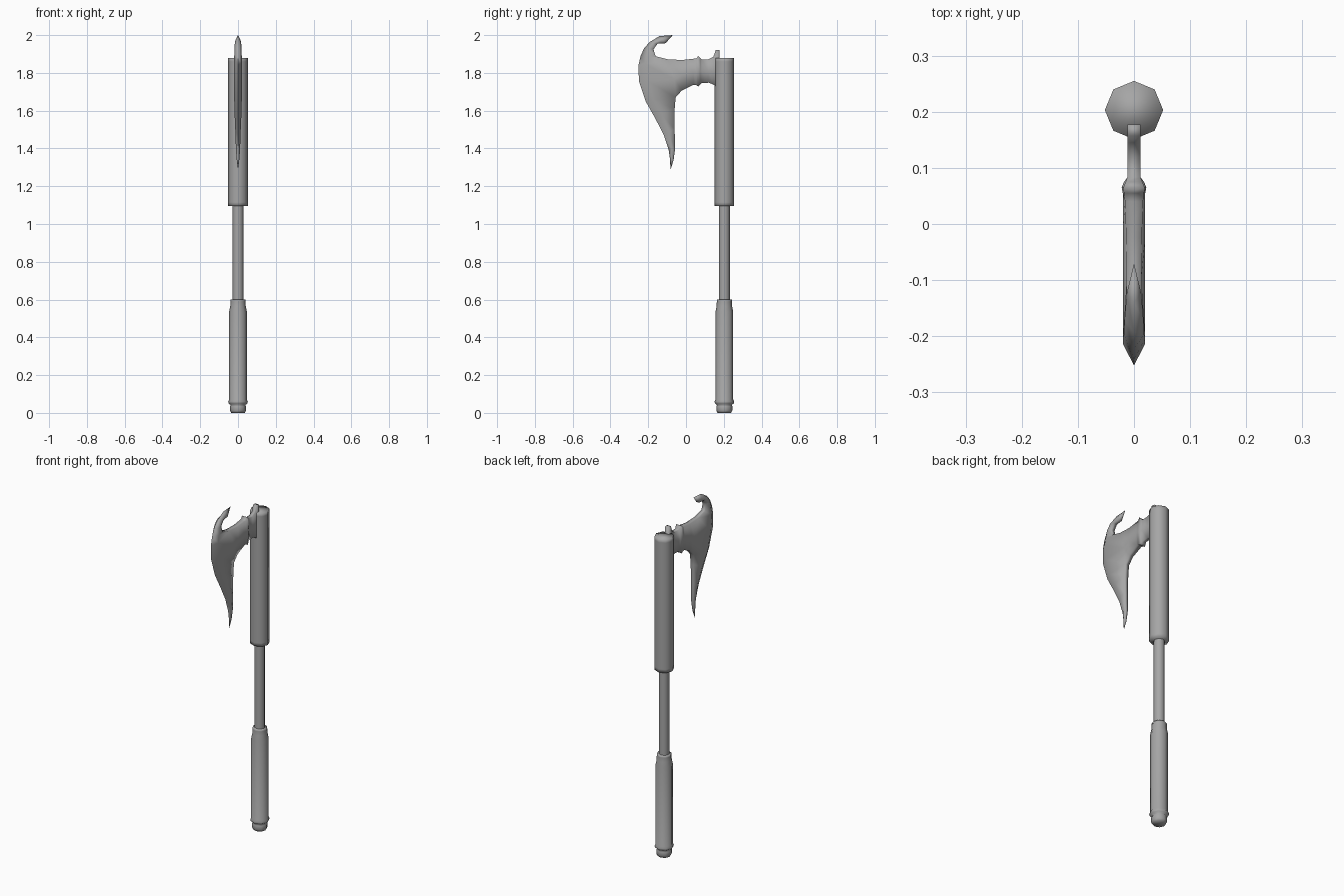
import bpy, bmesh
from math import sin, cos, pi, radians

if "Cube" in bpy.data.objects:
    bpy.data.objects.remove(bpy.data.objects["Cube"])

SHAFT_Y = 0.203
steel = bpy.data.materials.new("dark_grey")
steel.diffuse_color = (0.38, 0.38, 0.38, 1)
steel.use_nodes = True
steel.node_tree.nodes["Principled BSDF"].inputs["Base Color"].default_value = steel.diffuse_color


def finish(name, bm, angle):
    bmesh.ops.recalc_face_normals(bm, faces=bm.faces)
    me = bpy.data.meshes.new(name)
    bm.to_mesh(me)
    bm.free()
    me.materials.append(steel)
    ob = bpy.data.objects.new(name, me)
    bpy.context.collection.objects.link(ob)
    bpy.ops.object.select_all(action='DESELECT')
    ob.select_set(True)
    bpy.context.view_layer.objects.active = ob
    bpy.ops.object.shade_smooth_by_angle(angle=radians(angle))
    return ob


def bridge(bm, a, b):
    n = len(a)
    for i in range(n):
        j = (i + 1) % n
        bm.faces.new((a[i], a[j], b[j], b[i]))


def lathe(name, profile, sides=8):
    """Eight-sided turned part from (radius, z) pairs, capped at both ends."""
    bm = bmesh.new()
    rings = [[bm.verts.new((r * cos(2 * pi * k / sides),
                            SHAFT_Y + r * sin(2 * pi * k / sides), z))
              for k in range(sides)] for r, z in profile]
    for a, b in zip(rings, rings[1:]):
        bridge(bm, a, b)
    bm.faces.new(rings[0])
    bm.faces.new(rings[-1])
    return finish(name, bm, 120)


# Handle: grip with pommel, thin rod, thick upper socket
lathe("handle_grip", [(.036, 0), (.042, .012), (.042, .035), (.039, .042), (.05, .05),
                      (.052, .06), (.047, .07), (.047, .535), (.041, .565), (.040, .59),
                      (.040, .60)])
lathe("shaft_rod", [(.029, .58), (.029, .60), (.029, 1.09), (.029, 1.11)])
lathe("upper_socket", [(.052, 1.095), (.052, 1.115), (.052, 1.86), (.052, 1.88)])

# Blade stations: cutting edge (y, z), inner edge (y, z), half thickness
stations = [
    (-.14, 1.995, -.108, 1.957, .013), (-.193, 1.963, -.15, 1.955, .017),
    (-.222, 1.93, -.172, 1.925, .018), (-.241, 1.888, -.161, 1.888, .020),
    (-.252, 1.838, -.098, 1.872, .020), (-.249, 1.755, -.06, 1.765, .020),
    (-.214, 1.65, -.055, 1.67, .020), (-.166, 1.565, -.06, 1.61, .018),
    (-.119, 1.475, -.06, 1.50, .014), (-.092, 1.395, -.058, 1.395, .011),
    (-.085, 1.345, -.066, 1.337, .007)]
NECK = (4, 5, 6)          # stations whose inner edge opens into the neck

bm = bmesh.new()
rings = []
for i, (oy, oz, iy, iz, t) in enumerate(stations):
    f = max(0.25, min(0.5, 0.037 / (iy - oy)))
    ry, rz = oy + (iy - oy) * f, oz + (iz - oz) * f
    ti = t if i == 5 else t * 0.65
    rings.append([bm.verts.new(p) for p in (
        (0, oy, oz), (t, ry, rz), (ti, iy, iz), (-ti, iy, iz), (-t, ry, rz))])
for i, (a, b) in enumerate(zip(rings, rings[1:])):
    for k in range(5):
        if k == 2 and i in NECK[:2]:
            continue
        j = (k + 1) % 5
        bm.faces.new((a[k], a[j], b[j], b[k]))
# Pointed ends of the blade
for ring, tip in ((rings[0], (0, -.07, 2.0)), (rings[-1], (0, -.082, 1.288))):
    v = bm.verts.new(tip)
    for k in range(5):
        bm.faces.new((ring[k], ring[(k + 1) % 5], v))

# Neck, collar and mounting plate: y, top z, bottom z, middle / edge half width
prev = [rings[i][2] for i in NECK] + [rings[i][3] for i in reversed(NECK)]
for y, top, bot, xm, xe in [
        (-.022, 1.868, 1.707, .02, .014), (.04, 1.875, 1.737, .02, .016),
        (.055, 1.876, 1.735, .02, .018), (.065, 1.89, 1.728, .022, .019),
        (.075, 1.878, 1.738, .018, .015), (.083, 1.872, 1.746, .012, .012),
        (.12, 1.872, 1.748, .012, .012), (.145, 1.885, 1.738, .012, .012),
        (.157, 1.921, 1.73, .012, .012), (.177, 1.921, 1.725, .012, .012)]:
    mid = (top + bot) / 2
    ring = [bm.verts.new(p) for p in (
        (xe, y, top), (xm, y, mid), (xe, y, bot),
        (-xe, y, bot), (-xm, y, mid), (-xe, y, top))]
    bridge(bm, prev, ring)
    prev = ring
bm.faces.new(prev)
finish("axe_blade", bm, 120)
